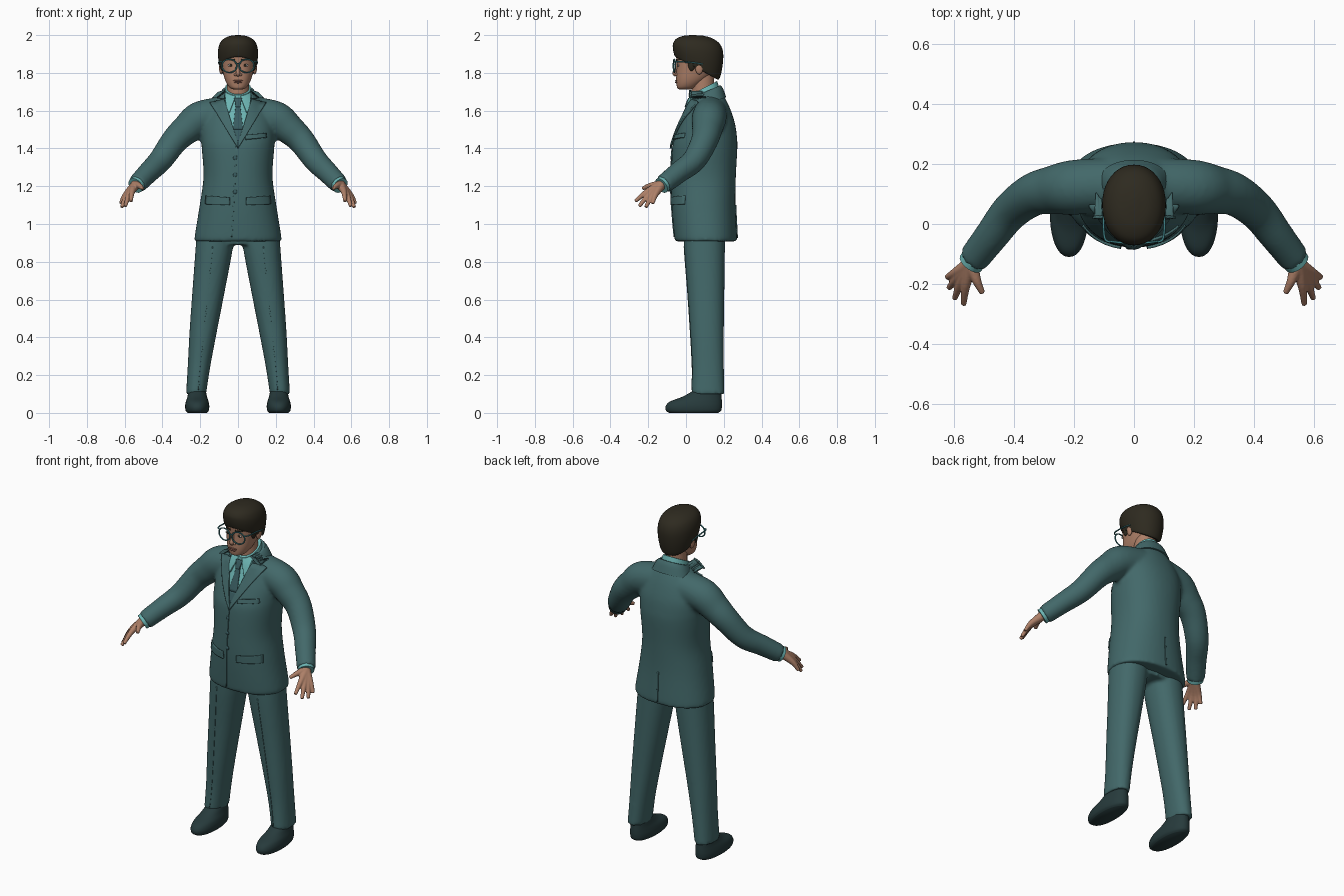
import bpy, bmesh, math
from mathutils import Vector
from mathutils.bvhtree import BVHTree

cube = bpy.data.objects.get("Cube")
if cube:
    bpy.data.objects.remove(cube, do_unlink=True)


def material(name, rgb):
    m = bpy.data.materials.new(name)
    m.use_nodes = True
    m.diffuse_color = (*rgb, 1)
    m.node_tree.nodes["Principled BSDF"].inputs["Base Color"].default_value = (*rgb, 1)
    return m


SUIT = material("suit_teal", (.055, .139, .142))
TIE = material("tie_teal", (.04, .105, .115))
SHIRT = material("shirt_aqua", (.15, .46, .45))
FRAME = material("frame_teal", (.05, .22, .24))
SHOE = material("shoe_dark", (.02, .043, .045))
SKIN = material("skin", (.42, .215, .138))
LIPS = material("lips", (.28, .12, .085))
HAIR = material("hair_dark", (.027, .023, .014))
WHITE = material("eye_white", (.55, .52, .48))


def finish(name, bm, mat, voxel=0, relax=0):
    bmesh.ops.recalc_face_normals(bm, faces=bm.faces)
    return make(name, bm, mat, voxel, relax)


def make(name, bm, mat, voxel=0, relax=0):
    me = bpy.data.meshes.new(name)
    bm.to_mesh(me)
    bm.free()
    me.materials.append(mat)
    me.shade_smooth()
    me.set_sharp_from_angle(angle=math.radians(50))
    ob = bpy.data.objects.new(name, me)
    bpy.context.collection.objects.link(ob)
    if voxel:
        r = ob.modifiers.new("blend", 'REMESH')
        r.mode, r.voxel_size, r.use_smooth_shade = 'VOXEL', voxel, True
        s = ob.modifiers.new("relax", 'SMOOTH')
        s.factor, s.iterations = .5, relax
    return ob


def spline(rows, n):
    p = [rows[0], *rows, rows[-1]]
    out = []
    for a, b, c, d in zip(p, p[1:], p[2:], p[3:]):
        for k in range(n):
            t = k / n
            out.append([.5 * (2*w + (x - v)*t + (2*v - 5*w + 4*x - y)*t*t + (3*w - v - 3*x + y)*t**3)
                        for v, w, x, y in zip(a, b, c, d)])
    return out + [list(rows[-1])]


def skin(bm, rings):
    vs = [[bm.verts.new(p) for p in r] for r in rings]
    n = len(vs[0])
    for a, b in zip(vs, vs[1:]):
        for i in range(n):
            bm.faces.new((a[i], a[(i+1) % n], b[(i+1) % n], b[i]))
    bm.faces.new(vs[0][::-1])
    bm.faces.new(vs[-1])


def tower(bm, rows, power=2.2, side=1, sides=40, n=5):
    """Stacked rings: front z, back z, half width, front y, back y, centre x."""
    rings = []
    for zf, zb, hw, yf, yb, cx in spline(rows, n):
        ring = []
        for i in range(sides):
            c, s = math.cos(math.tau*i/sides), math.sin(math.tau*i/sides)
            u = math.copysign(abs(c)**(2/power), c)
            v = math.copysign(abs(s)**(2/power), s)
            ring.append((side*cx + hw*u, (yf+yb)/2 + (yb-yf)/2*v, (zf+zb)/2 + (zb-zf)/2*v))
        rings.append(ring)
    skin(bm, rings)


def tube(bm, rows, side=1, sides=20, n=5):
    """Round limb through points x, y, z, radius."""
    pts = spline(rows, n)
    ps = [Vector((side*p[0], p[1], p[2])) for p in pts]
    rings = []
    for i, p in enumerate(ps):
        d = (ps[min(i+1, len(ps)-1)] - ps[max(i-1, 0)]).normalized()
        u = d.cross(Vector((.1, .3, 1))).normalized()
        w = d.cross(u)
        rings.append([p + pts[i][3]*(u*math.cos(math.tau*k/sides) + w*math.sin(math.tau*k/sides))
                      for k in range(sides)])
    skin(bm, rings)


def blob(name, mat, loc, scale):
    bm = bmesh.new()
    bmesh.ops.create_uvsphere(bm, u_segments=20, v_segments=12, radius=1)
    bmesh.ops.scale(bm, vec=scale, verts=bm.verts)
    bmesh.ops.translate(bm, vec=loc, verts=bm.verts)
    return finish(name, bm, mat)


def surface(ob):
    bpy.context.view_layer.update()
    return BVHTree.FromObject(ob, bpy.context.evaluated_depsgraph_get())


def depth(tree, x, z, back=False):
    sgn = 1 if back else -1
    hit = tree.ray_cast(Vector((x, sgn*2, z)), Vector((0, -sgn, 0)))[0]
    return (hit or tree.find_nearest(Vector((x, sgn*.03, z)))[0]).y


def patch(name, mat, tree, a, b, c, d, off=.004, side=1, back=False, n=10):
    """Thin cloth plate draped over a surface; corners are x, z."""
    bm = bmesh.new()
    sgn = 1 if back else -1
    a, b, c, d = (Vector((side*q[0], q[1])) for q in (a, b, c, d))
    grid = []
    for i in range(n+1):
        l, r = a.lerp(d, i/n), b.lerp(c, i/n)
        row = [l.lerp(r, j/n) for j in range(n+1)]
        grid.append([bm.verts.new((q.x, depth(tree, q.x, q.y, back) + sgn*off, q.y)) for q in row])
    for p, q in zip(grid, grid[1:]):
        for j in range(n):
            bm.faces.new((p[j], p[j+1], q[j+1], q[j]))
    bm.normal_update()
    if sum(f.normal.y for f in bm.faces)*sgn < 0:
        bmesh.ops.reverse_faces(bm, faces=bm.faces)
    ob = make(name, bm, mat)
    s = ob.modifiers.new("thickness", 'SOLIDIFY')
    s.thickness, s.offset = min(off + .002, .009), -1
    return ob


LR = (("left", 1), ("right", -1))

# Jacket: body and sleeves blended together
bm = bmesh.new()
body = [(.908, .225, -.055, .268), (.93, .23, -.062, .27), (1.1, .203, -.076, .262), (1.25, .183, -.078, .264),
        (1.4, .192, -.073, .272), (1.46, .195, -.058, .27), (1.53, .19, -.032, .26), (1.6, .16, -.002, .238),
        (1.65, .125, .016, .216), (1.685, .09, .035, .195), (1.705, .07, .05, .178)]
tower(bm, [(z, z, w, f, b, 0) for z, w, f, b in body])
for _, s in LR:
    tube(bm, [(.08, .13, 1.585, .09), (.2, .122, 1.558, .092), (.268, .113, 1.505, .082), (.335, .098, 1.442, .072),
              (.41, .043, 1.338, .064), (.475, -.04, 1.272, .057), (.535, -.118, 1.21, .052)], s)
jacket = finish("jacket", bm, SUIT, .01, 8)
J = surface(jacket)

# Trousers
bm = bmesh.new()
tower(bm, [(z, z, w, .0, .2, 0) for z, w in ((.89, .1), (.92, .18), (1.0, .19))])
leg = [(.1, .053, .03, .203, .222), (.25, .06, .032, .2, .206), (.44, .073, .022, .2, .183),
       (.65, .086, .008, .203, .155), (.88, .099, -.01, .206, .125), (1.0, .1, -.01, .206, .115)]
for _, s in LR:
    tower(bm, [(z, z, w, f, b, x) for z, w, f, b, x in leg], 2.2, s)
trousers = finish("trousers", bm, SUIT, .01, 4)
T = surface(trousers)

for side, s in LR:
    patch(side + "_trouser_crease", SUIT, T, (.133, .88), (.137, .88), (.212, .12), (.208, .12), .003, s, n=20)
    # Shoes
    bm = bmesh.new()
    sole = [(0, .052, -.09, .17), (.012, .061, -.106, .186), (.035, .064, -.108, .19), (.06, .06, -.085, .19),
            (.085, .052, -.02, .188), (.115, .046, .035, .185)]
    tower(bm, [(z, z, w, f, b, .216) for z, w, f, b in sole], 2.2, s)
    finish(side + "_shoe", bm, SHOE)
    # Shirt cuffs and hands
    bm = bmesh.new()
    tube(bm, [(.525, -.107, 1.22, .044), (.543, -.13, 1.203, .044)], s)
    finish(side + "_shirt_cuff", bm, SHIRT)
    bm = bmesh.new()
    wrist = (.543, -.132, 1.206, .026)
    fingers = [((.56, -.205, 1.172), (.567, -.268, 1.12)), ((.576, -.195, 1.157), (.597, -.248, 1.094)),
               ((.589, -.18, 1.15), (.616, -.213, 1.088)), ((.596, -.163, 1.153), (.622, -.177, 1.108)),
               ((.524, -.188, 1.203), (.504, -.23, 1.188))]
    tube(bm, [(.525, -.107, 1.22, .03), wrist], s)
    for k, t in fingers:
        tube(bm, [wrist, (*k, .0155), (*t, .0095)], s)
    finish(side + "_hand", bm, SKIN, .004, 3)

# Shirt front, tie, collars and lapels
patch("shirt_front", SHIRT, J, (-.08, 1.69), (.08, 1.69), (.005, 1.42), (-.005, 1.42), .002)
patch("tie_blade", TIE, J, (-.012, 1.63), (.012, 1.63), (.027, 1.5), (-.027, 1.5), .007)
patch("tie_tip", TIE, J, (-.027, 1.5), (.027, 1.5), (.004, 1.42), (-.004, 1.42), .007)
patch("tie_knot", TIE, J, (-.021, 1.668), (.021, 1.668), (.012, 1.62), (-.012, 1.62), .013)
bm = bmesh.new()
tower(bm, [(1.61, 1.68, .085, .025, .185, 0), (1.64, 1.72, .076, .02, .176, 0), (1.682, 1.757, .068, .02, .165, 0)])
finish("shirt_collar", bm, SHIRT)
bm = bmesh.new()
tower(bm, [(1.62, 1.67, .118, .05, .213, 0), (1.66, 1.715, .098, .045, .197, 0), (1.675, 1.735, .083, .045, .183, 0)])
finish("jacket_collar", bm, SUIT)
for side, s in LR:
    patch(side + "_shirt_collar_wing", SHIRT, J, (.012, 1.68), (.07, 1.7), (.062, 1.6), (.045, 1.592), .011, s)
    patch(side + "_lapel", SUIT, J, (.074, 1.662), (.15, 1.645), (.0, 1.4), (.0, 1.43), .014, s)
    patch(side + "_lapel_collar", SUIT, J, (.07, 1.71), (.105, 1.7), (.14, 1.667), (.074, 1.667), .015, s)
    patch(side + "_pocket_flap", SUIT, J, (.045, 1.14), (.172, 1.15), (.175, 1.105), (.043, 1.1), .009, s)
patch("breast_pocket", SUIT, J, (.04, 1.472), (.15, 1.482), (.153, 1.458), (.042, 1.448), .009)
patch("front_edge", SUIT, J, (-.012, 1.41), (-.004, 1.41), (-.03, .93), (-.036, .93), .005, n=20)
patch("back_vent", SUIT, J, (-.003, 1.1), (.004, 1.1), (.004, .925), (-.003, .925), .005, back=True)
for i, z in enumerate((1.35, 1.26, 1.17)):
    blob(f"button_{i+1}", TIE, (-.015, depth(J, -.015, z) - .003, z), (.011, .005, .011))

# Head and neck
bm = bmesh.new()
tower(bm, [(1.6, 1.6, .063, .035, .16, 0), (1.7, 1.7, .058, .03, .15, 0), (1.8, 1.8, .058, .03, .15, 0)], 2)
finish("neck", bm, SKIN)
bm = bmesh.new()
skull = [(1.712, .022, -.036, .02), (1.72, .042, -.046, .05), (1.74, .058, -.05, .08), (1.77, .071, -.052, .12),
         (1.81, .081, -.05, .155), (1.85, .087, -.049, .17), (1.9, .088, -.052, .178), (1.95, .078, -.04, .165),
         (1.98, .045, .0, .12)]
tower(bm, [(z, z, w, f, b, 0) for z, w, f, b in skull], 2.25)
head = finish("head", bm, SKIN)
H = surface(head)

# Hair cap, low at the nape and high on the forehead
bm = bmesh.new()
tower(bm, [(1.89, 1.772, .08, -.04, .155, 0), (1.885, 1.765, .093, -.056, .172, 0), (1.905, 1.79, .1, -.065, .184, 0),
           (1.935, 1.85, .106, -.07, .195, 0), (1.96, 1.91, .103, -.067, .196, 0), (1.983, 1.955, .087, -.048, .178, 0),
           (1.997, 1.985, .055, -.008, .135, 0), (2.0, 1.998, .015, .04, .085, 0)], 2.1)
finish("hair", bm, HAIR)

# Face
bm = bmesh.new()
tube(bm, [(0, -.044, 1.85, .007), (0, -.054, 1.82, .009), (0, -.06, 1.798, .012), (0, -.052, 1.786, .008)])
finish("nose", bm, SKIN)
blob("upper_lip", LIPS, (0, depth(H, 0, 1.758), 1.759), (.026, .006, .004))
blob("lower_lip", LIPS, (0, depth(H, 0, 1.75), 1.75), (.021, .007, .005))
for side, s in LR:
    y = depth(H, .038, 1.84)
    blob(side + "_nostril", SKIN, (s*.012, -.05, 1.791), (.009, .009, .008))
    blob(side + "_eye", WHITE, (s*.038, y, 1.84), (.017, .004, .007))
    blob(side + "_iris", HAIR, (s*.038, y - .002, 1.84), (.007, .004, .0065))
    patch(side + "_brow", HAIR, H, (.016, 1.872), (.066, 1.876), (.066, 1.869), (.016, 1.863), .004, s)
    blob(side + "_ear", SKIN, (s*.089, .07, 1.825), (.011, .021, .033))
    blob(side + "_sideburn", HAIR, (s*.083, .03, 1.85), (.012, .02, .04))
    # Glasses
    bpy.ops.mesh.primitive_torus_add(location=(s*.046, -.062, 1.837), rotation=(math.pi/2, 0, s*.12),
                                     major_radius=.037, minor_radius=.0038, major_segments=32, minor_segments=8)
    rim = bpy.context.object
    rim.name = side + "_lens_rim"
    rim.scale = (1.06, .95, 1)
    rim.data.materials.append(FRAME)
    rim.data.shade_smooth()
    bm = bmesh.new()
    tube(bm, [(.08, -.06, 1.857, .004), (.098, -.045, 1.859, .004), (.102, .03, 1.855, .0035),
              (.1, .09, 1.846, .003)], s, 8)
    finish(side + "_temple_arm", bm, FRAME)
bm = bmesh.new()
tube(bm, [(-.012, -.065, 1.846, .0035), (0, -.068, 1.85, .0035), (.012, -.065, 1.846, .0035)], 1, 8)
finish("glasses_bridge", bm, FRAME)
